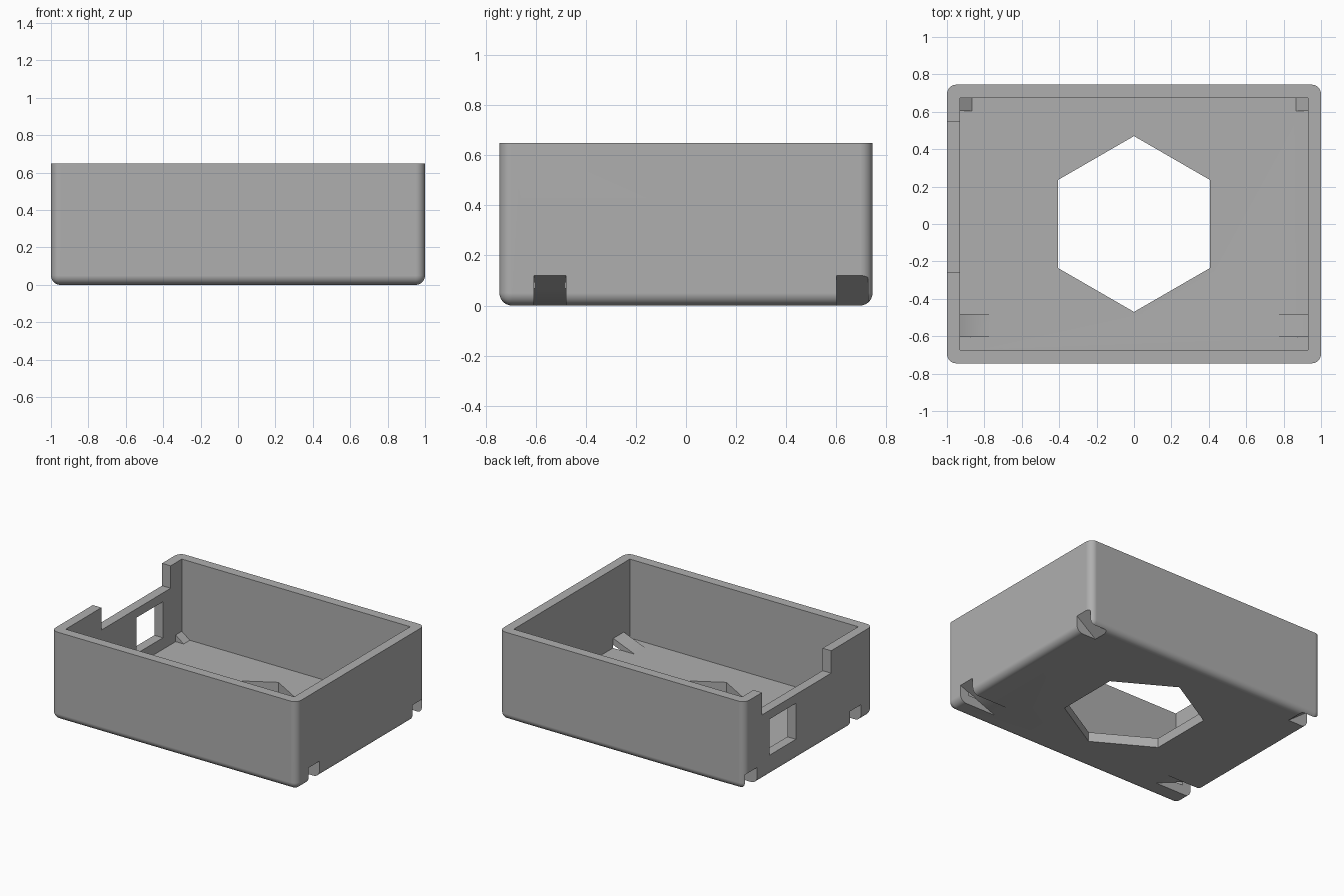
import bpy, bmesh, math

if "Cube" in bpy.data.objects:
    bpy.data.objects.remove(bpy.data.objects["Cube"], do_unlink=True)

W, D, H = 2.0, 1.49, 0.65      # outer size
WALL, FLOOR = 0.07, 0.07

grey = bpy.data.materials.new("light_grey")
grey.use_nodes = True
COLOUR = (0.43, 0.43, 0.43, 1)
grey.diffuse_color = COLOUR
grey.node_tree.nodes["Principled BSDF"].inputs["Base Color"].default_value = COLOUR


def make_object(name, bm):
    bmesh.ops.recalc_face_normals(bm, faces=bm.faces[:])
    mesh = bpy.data.meshes.new(name)
    bm.to_mesh(mesh)
    bm.free()
    mesh.materials.append(grey)
    obj = bpy.data.objects.new(name, mesh)
    bpy.context.collection.objects.link(obj)
    return obj


def prism(name, points, offset):
    """Extrude a closed outline along a vector."""
    bm = bmesh.new()
    face = bm.faces.new([bm.verts.new(p) for p in points])
    out = bmesh.ops.extrude_face_region(bm, geom=[face])
    verts = [v for v in out["geom"] if isinstance(v, bmesh.types.BMVert)]
    bmesh.ops.translate(bm, verts=verts, vec=offset)
    return make_object(name, bm)


def block(name, x, y, z):
    outline = [(x[0], y[0], z[0]), (x[1], y[0], z[0]), (x[1], y[1], z[0]), (x[0], y[1], z[0])]
    return prism(name, outline, (0, 0, z[1] - z[0]))


def combine(target, tool, operation):
    """Apply a boolean and remove the tool object."""
    tool.hide_render = True
    mod = target.modifiers.new(operation, 'BOOLEAN')
    mod.operation, mod.solver, mod.object = operation, 'EXACT', tool
    graph = bpy.context.evaluated_depsgraph_get()
    mesh = bpy.data.meshes.new_from_object(target.evaluated_get(graph))
    target.modifiers.clear()
    target.data = mesh
    bpy.data.objects.remove(tool, do_unlink=True)


# Outer shell: rounded upright and bottom edges, sharp top rim
case = block("case_tray", (-W / 2, W / 2), (-D / 2, D / 2), (0, H))
bm = bmesh.new()
bm.from_mesh(case.data)
edges = [e for e in bm.edges if min(v.co.z for v in e.verts) < 0.01]
bmesh.ops.bevel(bm, geom=edges, offset=0.05, segments=8, profile=0.5, affect='EDGES')
bm.to_mesh(case.data)
bm.free()

# Open cavity
ix, iy = W / 2 - WALL, D / 2 - WALL
combine(case, block("cavity", (-ix, ix), (-iy, iy), (FLOOR, 1)), 'DIFFERENCE')

# Hexagonal floor opening
hexagon = [(0.47 * math.sin(i * math.pi / 3), 0.47 * math.cos(i * math.pi / 3), -0.1) for i in range(6)]
combine(case, prism("floor_opening", hexagon, (0, 0, 0.4)), 'DIFFERENCE')

# Rim notch and window in the right wall
combine(case, block("rim_notch", (-1.2, -0.9), (-0.26, 0.545), (0.485, 1)), 'DIFFERENCE')
combine(case, block("side_window", (-1.2, -0.9), (0.15, 0.455), (0.155, 0.42)), 'DIFFERENCE')

# Clip slots: sloping pockets from below, each covered by an inner ramp
SLOT_H = 0.12
for side in (-1, 1):
    for y0, y1, tip, ramp_end in ((-0.605, -0.482, 0.70, 0.755), (0.603, 0.725, 0.84, 0.865)):
        slope = SLOT_H / (1 - tip)
        top = FLOOR + slope * (0.96 - ramp_end)
        ramp = [(0.96, 0.03), (0.96, top), (ramp_end, FLOOR), (ramp_end, 0.03)]
        ramp_y1 = min(y1, iy + 0.03)
        combine(case, prism("ramp", [(side * x, y0, z) for x, z in ramp],
                            (0, ramp_y1 - y0, 0)), 'UNION')
        slot = [(1.1, -0.1), (1.1, SLOT_H), (1, SLOT_H), (tip, 0), (tip, -0.1)]
        combine(case, prism("slot", [(side * x, y0 - 0.002, z) for x, z in slot],
                            (0, y1 - y0 + 0.004, 0)), 'DIFFERENCE')

# Smooth roundings, crisp edges
case.data.materials.clear()
case.data.materials.append(grey)
bpy.ops.object.select_all(action='DESELECT')
case.select_set(True)
bpy.context.view_layer.objects.active = case
bpy.ops.object.shade_smooth_by_angle(angle=math.radians(30))
weighted = case.modifiers.new("even_shading", 'WEIGHTED_NORMAL')
weighted.keep_sharp = True
